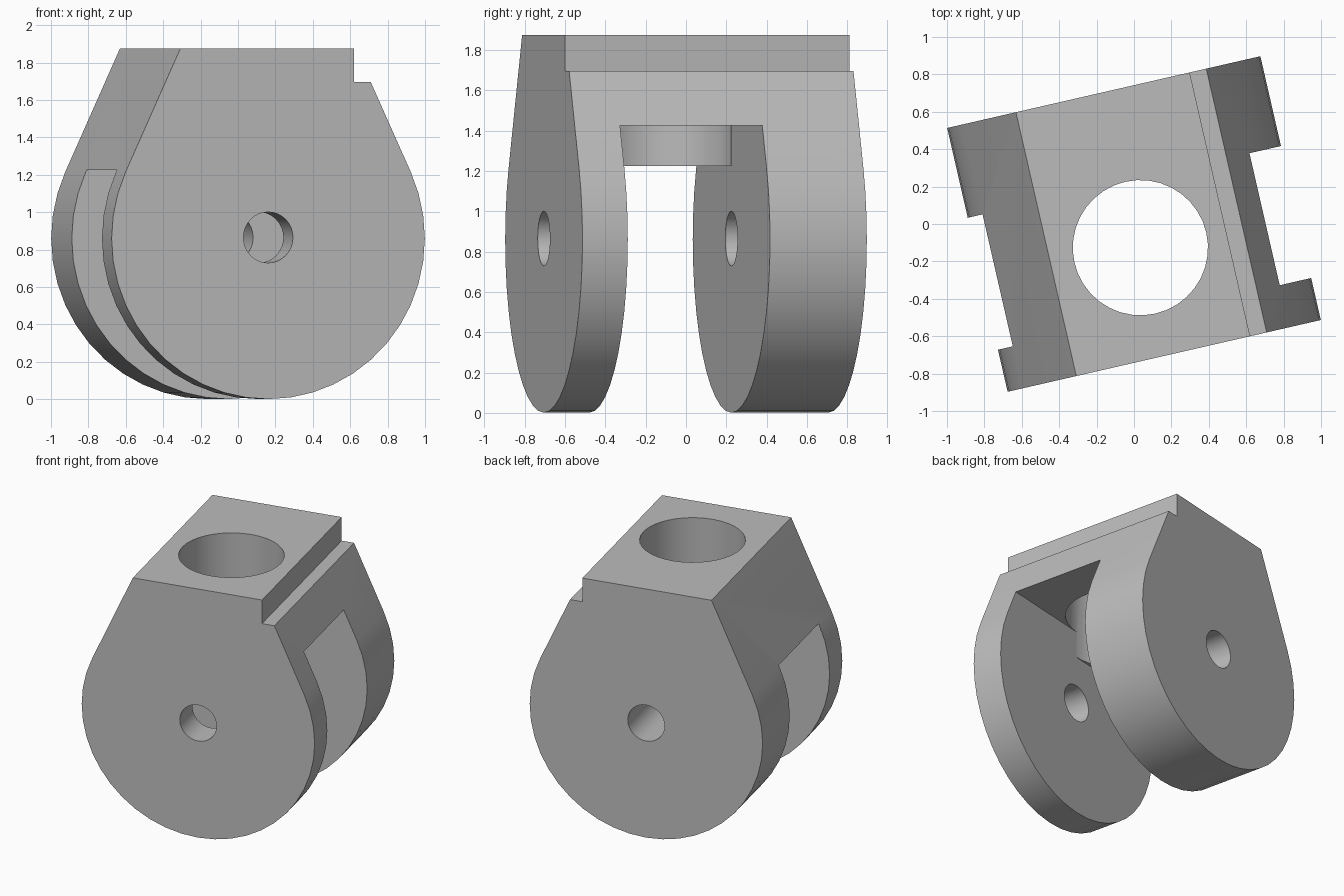
import bpy, bmesh, math
from mathutils import Matrix

cube = bpy.data.objects.get("Cube")
if cube:
    bpy.data.objects.remove(cube, do_unlink=True)

R, CZ = 0.859, 0.86            # round cheek radius and pivot height
FRONT, BACK = -0.7235, 0.7235  # depth of the block
SLOT_F, SLOT_B = -0.493, 0.231
SLOT_MID = (SLOT_F + SLOT_B) / 2
TURN = math.radians(12.9)

grey = bpy.data.materials.new("plain grey")
grey.use_nodes = True
colour = (0.5, 0.5, 0.5, 1)
grey.diffuse_color = colour
grey.node_tree.nodes["Principled BSDF"].inputs["Base Color"].default_value = colour


def add_object(name, bm):
    bmesh.ops.recalc_face_normals(bm, faces=bm.faces)
    mesh = bpy.data.meshes.new(name)
    bm.to_mesh(mesh)
    bm.free()
    mesh.materials.append(grey)
    ob = bpy.data.objects.new(name, mesh)
    bpy.context.collection.objects.link(ob)
    return ob


def prism(name, outline, y0, y1):
    """Extrude an x-z outline along y."""
    bm = bmesh.new()
    face = bm.faces.new([bm.verts.new((x, y0, z)) for x, z in outline])
    ext = bmesh.ops.extrude_face_region(bm, geom=[face])
    moved = [v for v in ext["geom"] if isinstance(v, bmesh.types.BMVert)]
    bmesh.ops.translate(bm, verts=moved, vec=(0, y1 - y0, 0))
    return add_object(name, bm)


def cylinder(name, radius, depth, matrix, sides):
    bm = bmesh.new()
    bmesh.ops.create_cone(bm, cap_ends=True, segments=sides, radius1=radius,
                          radius2=radius, depth=depth, matrix=matrix)
    return add_object(name, bm)


# Clevis body: round cheeks with tangent shoulders and a notched top corner
start = math.radians(24.5)
sweep = math.pi + 2 * start
steps = 28
arc = []
for i in range(steps + 1):
    a = start - sweep * i / steps
    arc.append((R * math.cos(a), CZ + R * math.sin(a)))
outline = [(-0.482, 1.875), (0.471, 1.875), (0.471, 1.697), (0.562, 1.697)] + arc
body = prism("clevis_body", outline, FRONT, BACK)

# Fork slot, with a higher ceiling on the +x half
slot = prism("slot_cutter", [(-1.2, -0.2), (1.2, -0.2), (1.2, 1.425),
                             (0, 1.425), (0, 1.225), (-1.2, 1.225)], SLOT_F, SLOT_B)

# Vertical socket down into the slot, and the cross pin hole
socket = cylinder("socket_cutter", 0.3615, 1.2,
                  Matrix.Translation((0.005, SLOT_MID, 1.7)), 36)
pin = cylinder("pin_cutter", 0.136, 2.0,
               Matrix.Translation((0, 0, CZ + 0.005)) @ Matrix.Rotation(math.pi / 2, 4, 'X'), 32)

bpy.ops.object.select_all(action='DESELECT')
bpy.context.view_layer.objects.active = body
body.select_set(True)
for cutter in (slot, socket, pin):
    mod = body.modifiers.new(cutter.name, 'BOOLEAN')
    mod.operation = 'DIFFERENCE'
    mod.solver = 'EXACT'
    mod.object = cutter
    bpy.ops.object.modifier_apply(modifier=mod.name)
    bpy.data.objects.remove(cutter, do_unlink=True)

# Turn the finished part and soften its curved walls
body.data.transform(Matrix.Rotation(TURN, 4, 'Z'))
bpy.ops.object.shade_smooth_by_angle(angle=math.radians(30))
